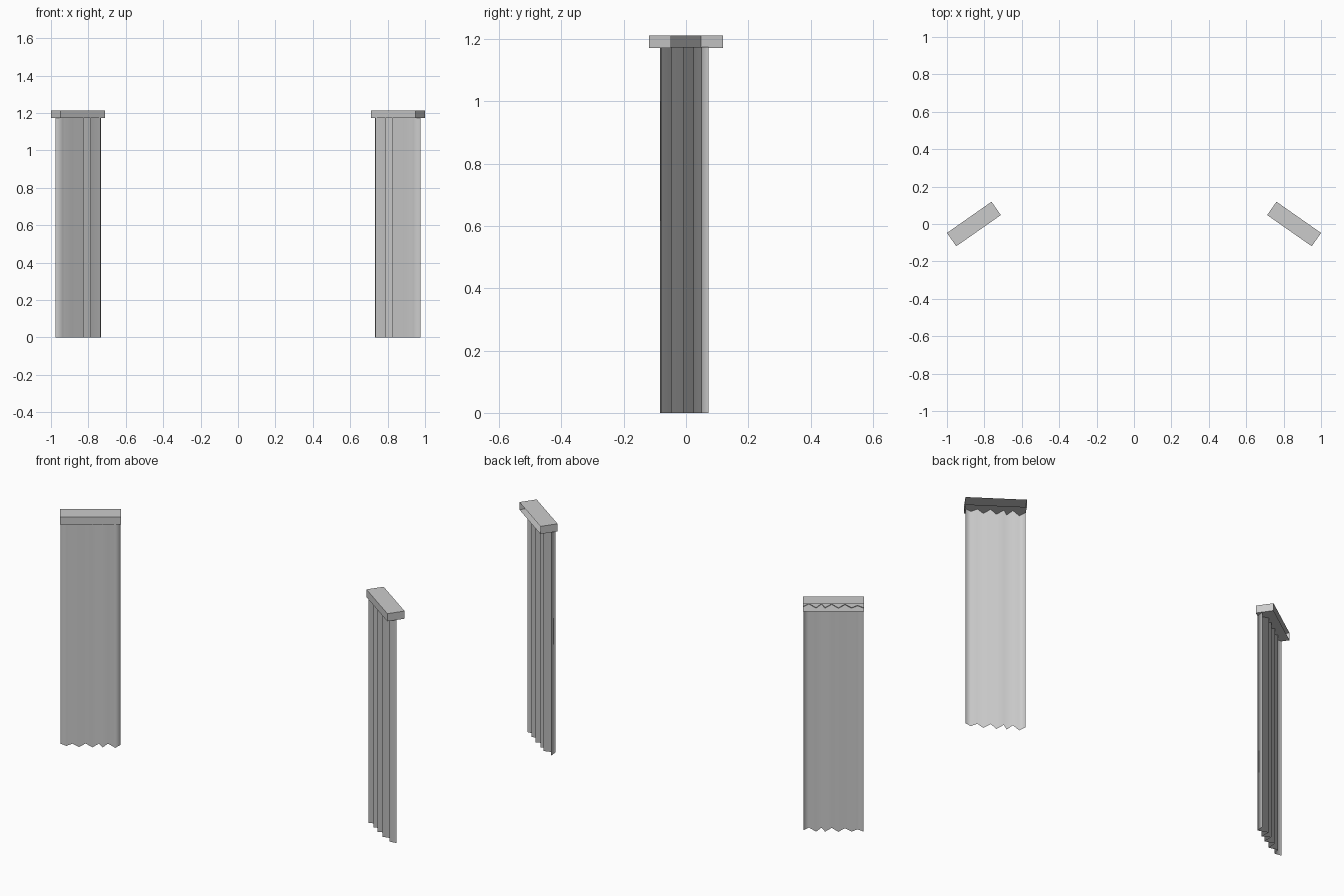
import bpy, bmesh, math
from mathutils import Vector

if "Cube" in bpy.data.objects:
    bpy.data.objects.remove(bpy.data.objects["Cube"])

ANGLE = math.radians(35)
CENTRE_X = 0.856
HALF_LEN, HALF_DEPTH = 0.1455, 0.0435
RAIL_BOTTOM, RAIL_TOP = 1.172, 1.212


def place(side, s, t, z):
    """Local length s and depth t (front negative), turned, then mirrored by side."""
    x = -CENTRE_X + s * math.cos(ANGLE) - t * math.sin(ANGLE)
    y = s * math.sin(ANGLE) + t * math.cos(ANGLE)
    return Vector((side * x, y, z))


def make_object(name, bm):
    mesh = bpy.data.meshes.new(name)
    bm.to_mesh(mesh)
    bm.free()
    obj = bpy.data.objects.new(name, mesh)
    bpy.context.collection.objects.link(obj)
    return obj


def head_box(name, side):
    # Shallow pelmet box, open at the back
    bm = bmesh.new()
    bmesh.ops.create_cube(bm, size=2)
    bm.faces.ensure_lookup_table()
    rear = [f for f in bm.faces if f.calc_center_median().y > 0.9]
    for v in bm.verts:
        z = RAIL_TOP if v.co.z > 0 else RAIL_BOTTOM
        v.co = place(side, v.co.x * HALF_LEN, v.co.y * HALF_DEPTH, z)
    bmesh.ops.recalc_face_normals(bm, faces=bm.faces)
    bmesh.ops.delete(bm, geom=rear, context='FACES')
    make_object(name, bm)


def pleated_curtain(name, side):
    # Zigzag sheet under the box: (fraction along, depth) of each fold
    folds = [(0, 0.004), (0.10, -0.022), (0.20, 0.004), (0.31, -0.034),
             (0.42, 0.006), (0.53, -0.038), (0.64, 0.004), (0.70, -0.04),
             (0.79, 0.004), (0.91, -0.043), (1, -0.012)]
    bm = bmesh.new()
    columns = []
    for f, t in folds:
        s = (2 * f - 1) * 0.143
        columns.append([bm.verts.new(place(side, s, t, z))
                        for z in (0, RAIL_BOTTOM + 0.003)])
    for a, b in zip(columns, columns[1:]):
        quad = (a[0], b[0], b[1], a[1])
        face = bm.faces.new(quad if side > 0 else quad[::-1])
        face.smooth = True
    make_object(name, bm)


for label, side in (("left", 1), ("right", -1)):
    head_box(label + "_head_box", side)
    pleated_curtain(label + "_curtain", side)
